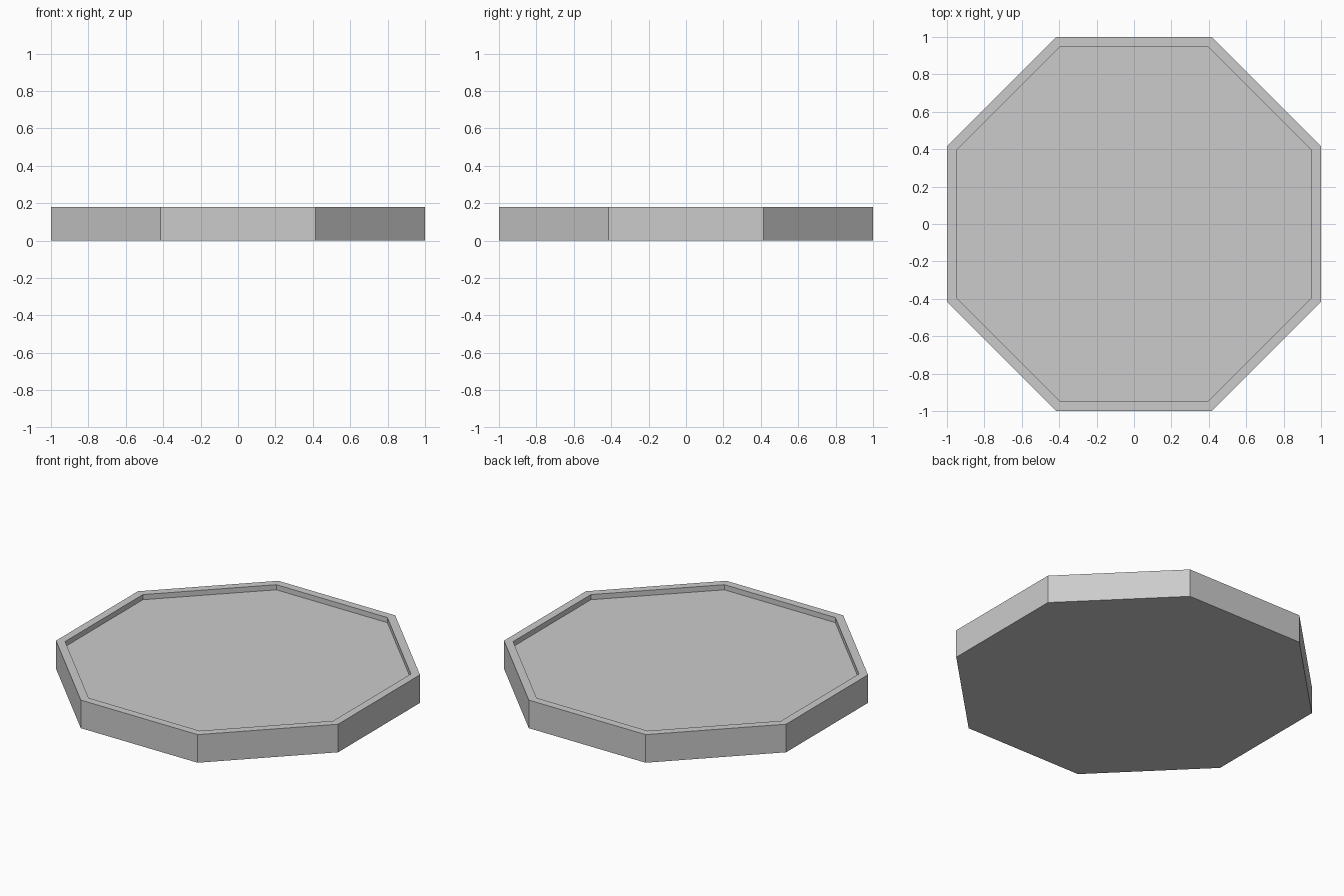
import bpy, bmesh
from math import pi, cos, sin

if "Cube" in bpy.data.objects:
    bpy.data.objects.remove(bpy.data.objects["Cube"])

HEIGHT, RECESS = 0.18, 0.033
OUTER, INNER = 1.0, 0.95  # centre-to-flat distances


def octagon(bm, apothem, z):
    r = apothem / cos(pi / 8)
    return [bm.verts.new((r * cos(pi / 8 + i * pi / 4), r * sin(pi / 8 + i * pi / 4), z))
            for i in range(8)]


bm = bmesh.new()
# Rings from the base, up the outside, over the rim and down to the tray floor
rings = [octagon(bm, a, z) for a, z in
         [(OUTER, 0), (OUTER, HEIGHT), (INNER, HEIGHT), (INNER, HEIGHT - RECESS)]]
for low, high in zip(rings, rings[1:]):
    for i in range(8):
        j = (i + 1) % 8
        bm.faces.new((low[i], low[j], high[j], high[i]))

# Underside and recessed floor
bm.faces.new(rings[0][::-1])
bm.faces.new(rings[-1])

mesh = bpy.data.meshes.new("octagonal_tray")
bm.to_mesh(mesh)
bm.free()
tray = bpy.data.objects.new("octagonal_tray", mesh)
bpy.context.collection.objects.link(tray)
